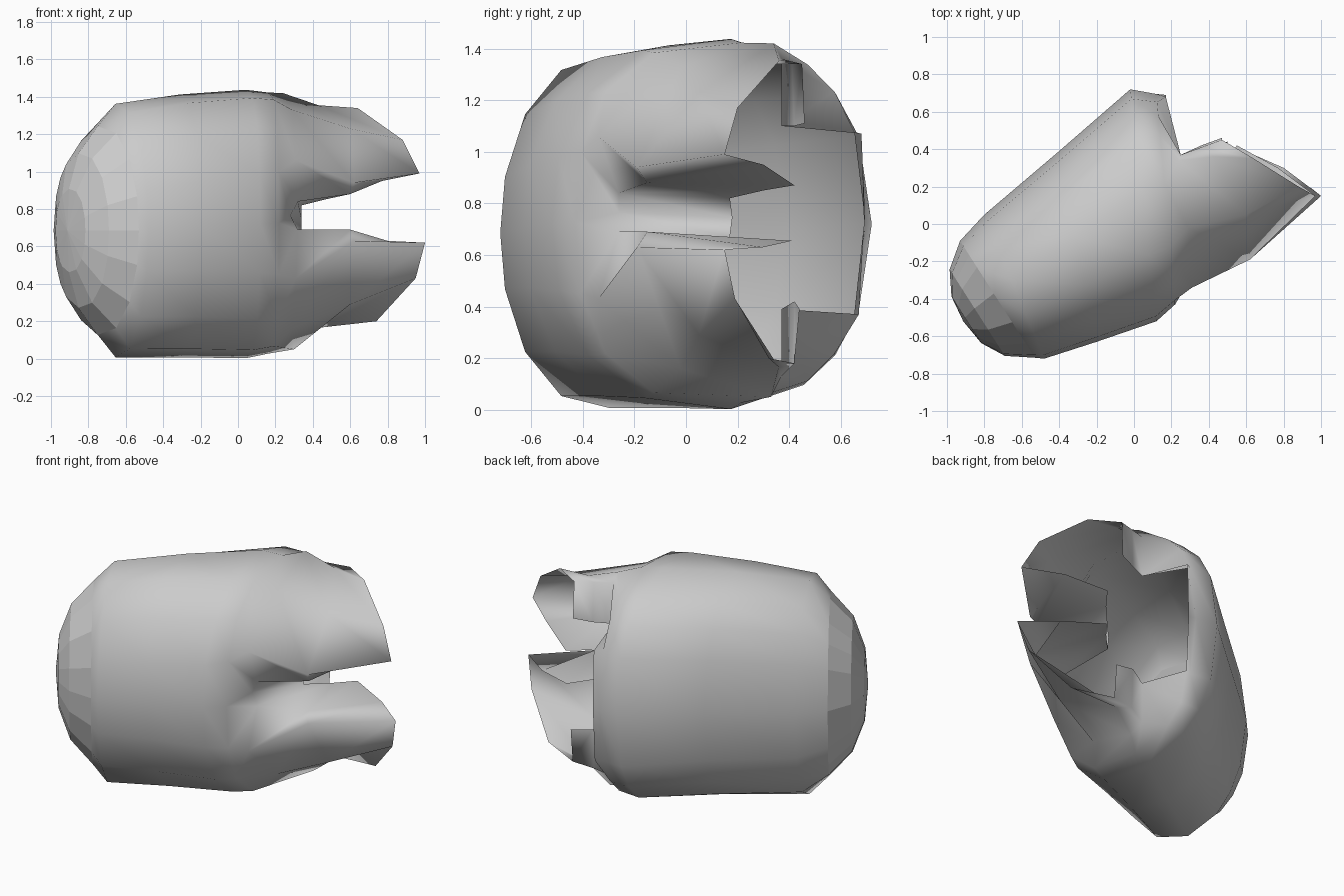
import bpy, bmesh
from math import sin, cos, radians
from mathutils import Vector

if "Cube" in bpy.data.objects:
    bpy.data.objects.remove(bpy.data.objects["Cube"])

ANGLES = [0, 25, 42, 58, 85, 112, 138, 162, 180]
ANGLES += [360 - a for a in ANGLES[-2:0:-1]]


def ring(back, front, zc, hz, power=0.84, scale=1.0, shift=(0, 0)):
    """Upright rounded cross-section spanning two plan-view points."""
    b, f = Vector(back), Vector(front)
    c, h = (b + f) / 2 + Vector(shift), (b - f) / 2 * scale
    out = []
    for a in ANGLES:
        u, w = cos(radians(a)), sin(radians(a))
        u, w = (abs(v) ** power * (1 if v >= 0 else -1) for v in (u, w))
        out.append((c.x + h.x * u, c.y + h.y * u, zc + hz * scale * w))
    return out


def loft(bm, rows, closed, tip=None):
    vs = [[bm.verts.new(p) for p in r] for r in rows]
    for r, s in zip(vs, vs[1:]):
        n = len(r)
        for i in range(n if closed else n - 1):
            j = (i + 1) % n
            bm.faces.new((r[i], r[j], s[j], s[i]))
    if tip:
        t = bm.verts.new(tip)
        r = vs[-1]
        for i in range(len(r)):
            bm.faces.new((r[i], r[(i + 1) % len(r)], t))


def finish(bm, name, smooth):
    bmesh.ops.remove_doubles(bm, verts=bm.verts, dist=0.001)
    bmesh.ops.recalc_face_normals(bm, faces=bm.faces)
    for f in bm.faces:
        f.smooth = smooth
    me = bpy.data.meshes.new(name)
    bm.to_mesh(me)
    bm.free()
    ob = bpy.data.objects.new(name, me)
    bpy.context.collection.objects.link(ob)


def flip(row, total):
    return [(x, y, total - z) for x, y, z in row]


# Upper sleeve rows: back flap, top, front, underside
base = [(.25, .37, 1.10), (.25, .37, 1.36), (.24, .34, 1.42), (.29, -.02, 1.33),
        (.31, -.34, 1.06), (.32, -.26, .84), (.34, .17, .82)]
mid = [(.36, .42, 1.10), (.36, .41, 1.35), (.43, .36, 1.355), (.60, .05, 1.23),
       (.62, -.19, .94), (.60, -.15, .88), (.46, .30, .85)]
tip = [(.47, .46, 1.11), (.47, .45, 1.34), (.64, .35, 1.34), (.88, .20, 1.17),
       (.97, .15, .99), (.77, .30, .95), (.55, .42, .87)]
# Lower sleeve: nearly mirrored
low_base = flip(base, 1.49)
low_base[2] = (.30, .33, .05)
low_base[5], low_base[6] = (.32, -.26, .69), (.34, .17, .67)
low_mid = flip(mid, 1.52)
low_mid[4], low_mid[5], low_mid[6] = (.62, -.19, .63), (.60, -.15, .69), (.46, .30, .66)
low_tip = [(.50, .44, .39), (.50, .42, .18), (.74, .32, .20), (.95, .19, .43),
           (1.0, .15, .62), (.80, .30, .63), (.55, .41, .655)]

# Barrel body rings ending in the open rim
cap_rim = ((-.93, -.09), (-.53, -.715), .685, .56)
notch = (.28, -.26, .765)
end = ([(.17, .69, .72), (.17, .68, 1.07)] + base[:6] + [notch]
       + low_base[5::-1] + [(.17, .67, .37)])
body_rows = [ring(*cap_rim, .95),
             ring((-.80, .05), (-.48, -.72), .685, .68, .97),
             ring((-.40, .39), (-.20, -.63), .71, .705, .93),
             ring((-.02, .72), (.12, -.52), .72, .72, .87),
             ring((.12, .695), (.22, -.43), .725, .70, .80),
             end]

# Body, sleeves and the saddle between them form one welded shell
bm = bmesh.new()
loft(bm, body_rows, True)
loft(bm, [base, mid, tip], False)
loft(bm, [low_base, low_mid, low_tip], False)
loft(bm, [[base[5], notch, low_base[5]],
          [base[6], (.34, .18, .745), low_base[6]]], False)
finish(bm, "body_shell", True)

# Faceted domed end cap
n = Vector((-.83, -.55))
bm = bmesh.new()
loft(bm, [ring(*cap_rim, .95),
          ring(*cap_rim, .95, .74, n * .13),
          ring(*cap_rim, .95, .40, n * .20)], True,
     tip=(-.73 + n.x * .22, -.40 + n.y * .22, .685))
finish(bm, "end_cap", False)
